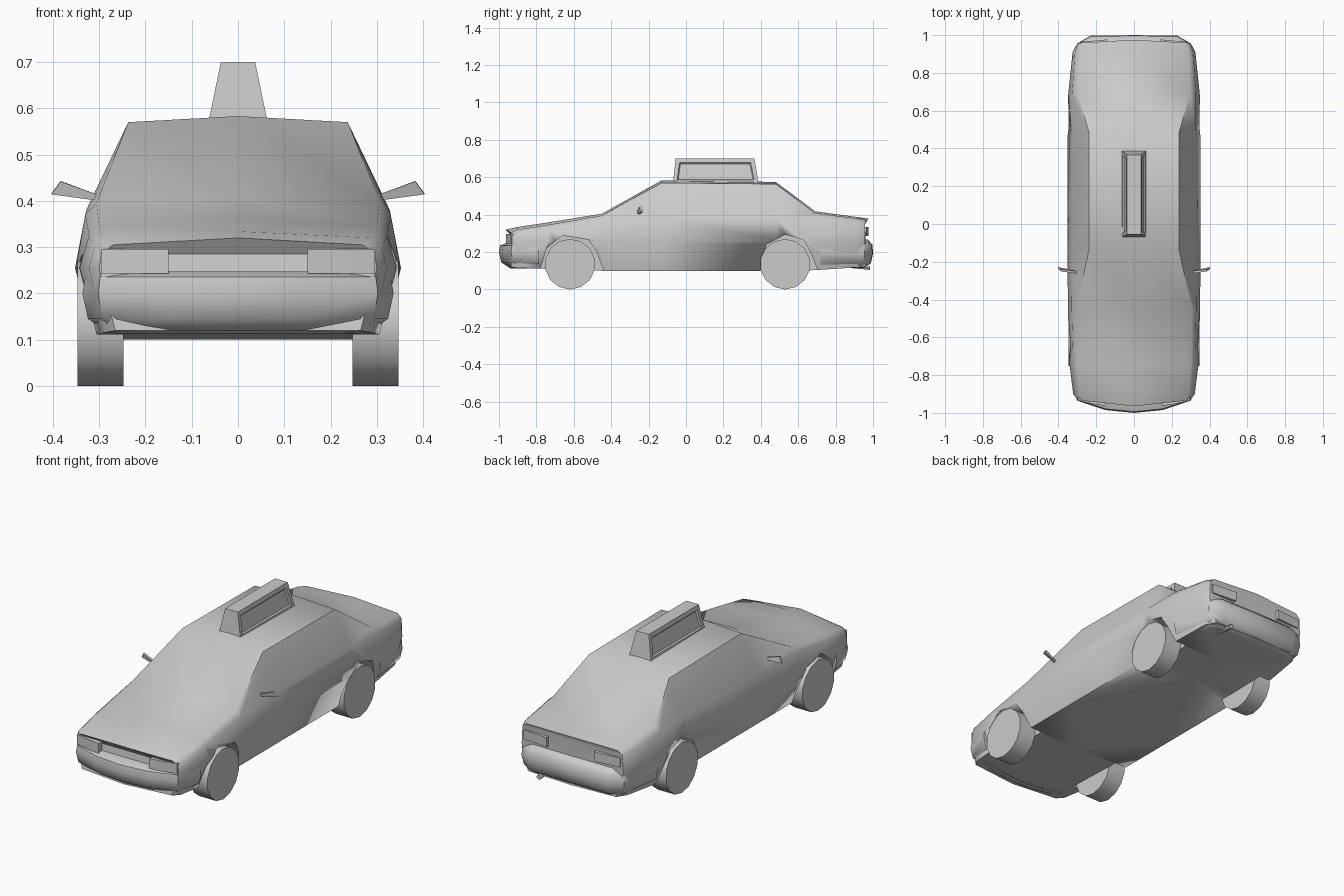
import bpy, bmesh, math

if "Cube" in bpy.data.objects:
    bpy.data.objects.remove(bpy.data.objects["Cube"])


def finish(name, bm, angle=45):
    bmesh.ops.recalc_face_normals(bm, faces=bm.faces)
    me = bpy.data.meshes.new(name)
    bm.to_mesh(me)
    bm.free()
    ob = bpy.data.objects.new(name, me)
    bpy.context.collection.objects.link(ob)
    bpy.ops.object.select_all(action='DESELECT')
    ob.select_set(True)
    bpy.context.view_layer.objects.active = ob
    bpy.ops.object.shade_smooth_by_angle(angle=math.radians(angle))
    return ob


def loft(name, rings, angle=45):
    """Skin a list of equal-length closed rings and cap both ends."""
    bm = bmesh.new()
    vs = [[bm.verts.new(p) for p in r] for r in rings]
    n = len(vs[0])
    for a, b in zip(vs, vs[1:]):
        for i in range(n):
            j = (i + 1) % n
            bm.faces.new((a[i], a[j], b[j], b[i]))
    bm.faces.new(vs[0])
    bm.faces.new(vs[-1])
    return finish(name, bm, angle)


# Body: y, floor z, floor half width, waist, shoulder x/z, top edge x/z, centre z
stations = [
    (-.965, .120, .265, .300, .295, .285, .270, .305, .320),
    (-.900, .115, .290, .322, .310, .300, .290, .320, .334),
    (-.740, .110, .310, .342, .322, .325, .300, .345, .358),
    (-.450, .100, .315, .350, .330, .370, .306, .395, .405),
    (-.130, .100, .315, .352, .328, .380, .237, .570, .583),
    (.480, .100, .315, .352, .328, .380, .237, .564, .575),
    (.690, .103, .313, .348, .328, .380, .298, .408, .418),
    (.910, .118, .290, .325, .313, .355, .288, .380, .388),
    (.975, .120, .260, .300, .295, .350, .270, .370, .378),
]
rings = []
for i, (y, zb, wb, wm, ws, zs, wt, zt, zc) in enumerate(stations):
    half = [(wb, zb), (wm, .255), (ws, zs), (wt, zt)]
    outline = [(0, zb)] + half + [(0, zc)] + [(-x, z) for x, z in reversed(half)]
    bow = .4 if i == 0 else -.2 if i == len(stations) - 1 else 0
    rings.append([(x, y + bow * x * x, z) for x, z in outline])
body = loft("car_body", rings, 50)

# Wheel arches cut from the body
arches = [
    [(-.79, .05), (-.775, .12), (-.745, .22), (-.66, .288), (-.52, .265),
     (-.48, .205), (-.44, .10), (-.42, .05)],
    [(.38, .05), (.395, .10), (.43, .24), (.53, .293), (.63, .265),
     (.67, .19), (.705, .10), (.72, .05)],
]
for arch in arches:
    for s in (1, -1):
        cutter = loft("arch_cutter", [[(s * x, y, z) for y, z in arch] for x in (.245, .45)])
        cutter.hide_render = True
        mod = body.modifiers.new("arch", 'BOOLEAN')
        mod.operation = 'DIFFERENCE'
        mod.solver = 'EXACT'
        mod.object = cutter
        bpy.context.view_layer.objects.active = body
        bpy.ops.object.modifier_apply(modifier=mod.name)
        bpy.data.objects.remove(cutter)

# Wheels
for end, yc in (("front", -.62), ("rear", .53)):
    for side, s in (("right", 1), ("left", -1)):
        ring = [(yc + .135 * math.sin(k * math.tau / 14), .135 - .135 * math.cos(k * math.tau / 14))
                for k in range(14)]
        loft(f"{end}_{side}_wheel", [[(s * x, y, z) for y, z in ring] for x in (.247, .347)])


# Bumpers: rounded profile (inset, z) swept along a bowed path (x, y, normal x, normal y)
def bumper(name, path, profile):
    full = [(-x, y, -nx, ny) for x, y, nx, ny in reversed(path[1:])] + path
    loft(name, [[(x - d * nx, y - d * ny, z) for d, z in profile] for x, y, nx, ny in full], 50)


bumper("front_bumper",
       [(0, -1, 0, -1), (.15, -.985, .1, -1), (.302, -.935, .7, -.7), (.336, -.79, 1, -.1)],
       [(.06, .113), (.012, .145), (0, .20), (.006, .235), (.035, .247), (.09, .247), (.09, .113)])
bumper("rear_bumper",
       [(0, 1, 0, 1), (.23, .997, .2, 1), (.302, .955, .7, .7), (.338, .72, 1, .1)],
       [(.05, .115), (.012, .14), (0, .19), (.003, .24), (.03, .268), (.08, .268), (.08, .115)])

# Lamps and door mirrors, one per side
for side, s in (("right", 1), ("left", -1)):
    def lamp(name, ends, z0, z1, depth):
        loft(name, [[(s * x, y, z0), (s * x, y + depth, z0), (s * x, y + depth, z1), (s * x, y, z1)]
                    for x, y in ends])
    lamp(f"{side}_headlight", [(.15, -.963), (.22, -.952), (.296, -.935)], .243, .296, .04)
    lamp(f"{side}_tail_light", [(.14, .977), (.285, .964)], .285, .335, -.03)
    loft(f"{side}_mirror", [
        [(s * .30, -.262, .400), (s * .30, -.250, .400), (s * .30, -.250, .412), (s * .30, -.262, .412)],
        [(s * .403, -.238, .414), (s * .403, -.228, .416), (s * .383, -.240, .443), (s * .383, -.252, .442)],
    ], 30)

# Roof sign with recessed side panels
bm = bmesh.new()
low = [bm.verts.new((x, y, .565)) for x, y in ((-.065, -.07), (.065, -.07), (.065, .388), (-.065, .388))]
top = [bm.verts.new((x, y, .70)) for x, y in ((-.037, -.055), (.037, -.055), (.037, .366), (-.037, .366))]
bm.faces.new(low)
bm.faces.new(top)
sides = [bm.faces.new((low[i], low[(i + 1) % 4], top[(i + 1) % 4], top[i])) for i in range(4)]
bmesh.ops.recalc_face_normals(bm, faces=bm.faces)
bmesh.ops.inset_individual(bm, faces=[sides[1], sides[3]], thickness=.03, depth=0)
bmesh.ops.inset_individual(bm, faces=[sides[1], sides[3]], thickness=.008, depth=-.008)
finish("roof_sign", bm, 30)

# Exhaust pipe
loft("exhaust_pipe", [[(.18 + .014 * math.cos(a), y, z + .012 * math.sin(a))
                       for a in (k * math.tau / 6 for k in range(6))]
                      for y, z in ((.88, .125), (.985, .115))])
